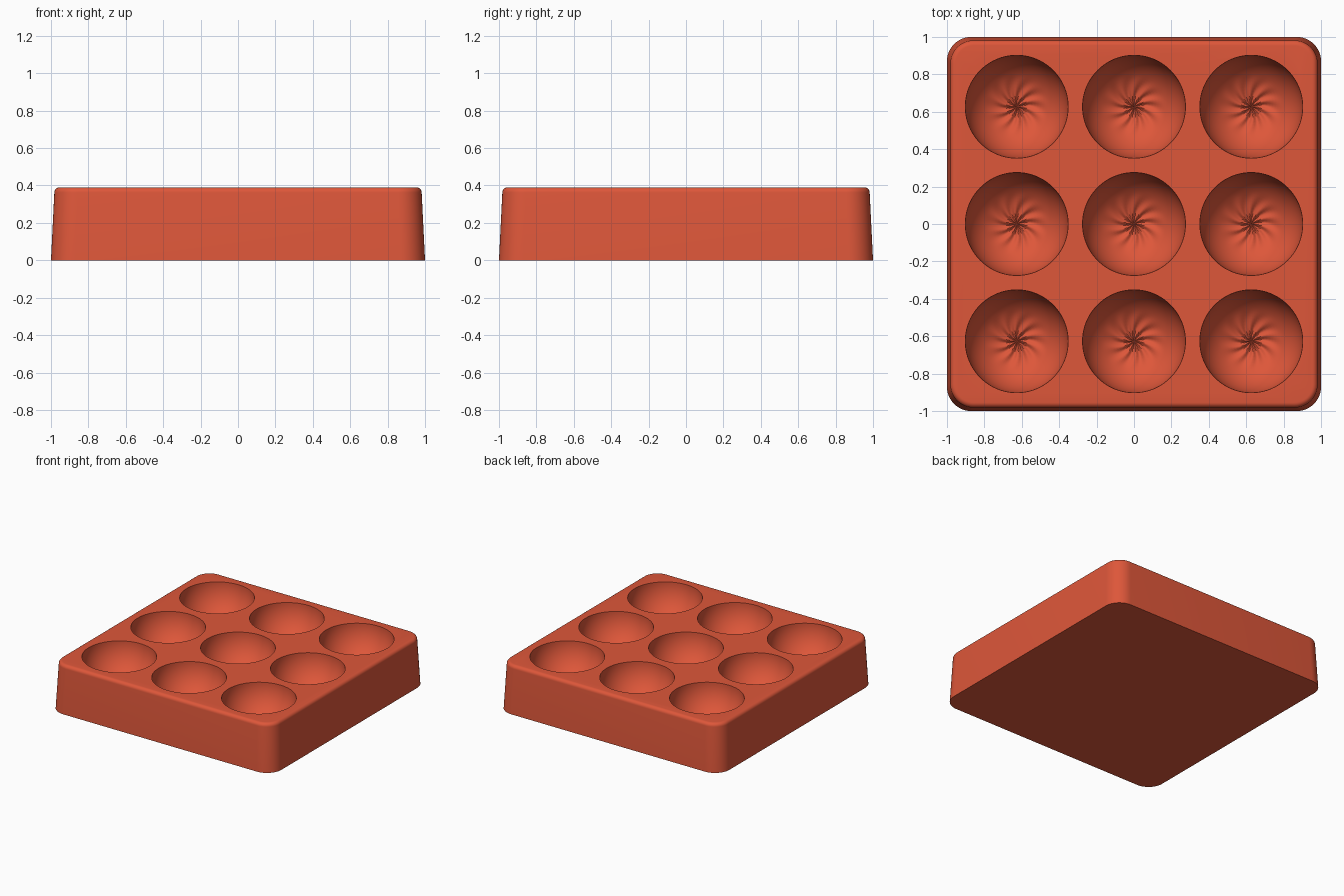
import bpy, bmesh, math

if "Cube" in bpy.data.objects:
    bpy.data.objects.remove(bpy.data.objects["Cube"], do_unlink=True)

HEIGHT = 0.39
PITCH = 0.627
CUP_R = 0.275
FLUTES = 10

clay = bpy.data.materials.new("terracotta_red")
clay.use_nodes = True
COLOR = (0.73, 0.095, 0.042, 1)
clay.diffuse_color = COLOR
clay.node_tree.nodes["Principled BSDF"].inputs["Base Color"].default_value = COLOR


def make_object(name, bm):
    bmesh.ops.recalc_face_normals(bm, faces=bm.faces)
    mesh = bpy.data.meshes.new(name)
    bm.to_mesh(mesh)
    bm.free()
    mesh.materials.append(clay)
    obj = bpy.data.objects.new(name, mesh)
    bpy.context.collection.objects.link(obj)
    return obj


def bridge(bm, a, b):
    n = len(a)
    for i in range(n):
        bm.faces.new((a[i], a[(i + 1) % n], b[(i + 1) % n], b[i]))


def rounded_square(bm, half, radius, z, steps=12):
    ring = []
    for corner in range(4):
        mid = math.radians(45 + 90 * corner)
        cx = math.copysign(half - radius, math.cos(mid))
        cy = math.copysign(half - radius, math.sin(mid))
        for s in range(steps + 1):
            a = math.pi / 2 * (corner + s / steps)
            ring.append(bm.verts.new((cx + radius * math.cos(a), cy + radius * math.sin(a), z)))
    return ring


# Tapered tray body with a rounded top edge
def tray_body():
    bm = bmesh.new()
    bevel = 0.028
    loops = [rounded_square(bm, 1.0, 0.13, 0)]
    for i in range(7):
        a = math.pi / 2 * i / 6
        inset = bevel * (1 - math.cos(a))
        loops.append(rounded_square(bm, 0.982 - inset, 0.125 - inset,
                                    HEIGHT - bevel * (1 - math.sin(a))))
    for a, b in zip(loops, loops[1:]):
        bridge(bm, a, b)
    bm.faces.new(loops[0][::-1])
    bm.faces.new(loops[-1])
    return make_object("tray", bm)


# Bowl depth with swirling flutes around the middle
def bowl_z(r, a):
    z = HEIGHT - math.sqrt(max(CUP_R ** 2 - r ** 2, 0))
    t = r / 0.17
    if t < 1:
        fade = math.sin(math.pi * t ** 0.8) ** 1.2
        z += 0.008 * fade * math.cos(FLUTES * (a + 3.0 * r))
    return z


def add_cup(bm, cx, cy, segments=80, rings=26):
    loops = []
    for i in range(1, rings + 1):
        r = CUP_R * math.sin(math.pi / 2 * i / rings)
        ring = []
        for s in range(segments):
            a = math.tau * s / segments
            ring.append(bm.verts.new((cx + r * math.cos(a), cy + r * math.sin(a), bowl_z(r, a))))
        loops.append(ring)
    # Straight collar reaching above the tray top
    loops.append([bm.verts.new((v.co.x, v.co.y, HEIGHT + 0.1)) for v in loops[-1]])
    for a, b in zip(loops, loops[1:]):
        bridge(bm, a, b)
    tip = bm.verts.new((cx, cy, HEIGHT - CUP_R))
    first = loops[0]
    for s in range(segments):
        bm.faces.new((tip, first[(s + 1) % segments], first[s]))
    bm.faces.new(loops[-1])


tray = tray_body()

# Three by three cups cut from the top
cutter_bm = bmesh.new()
for ix in (-1, 0, 1):
    for iy in (-1, 0, 1):
        add_cup(cutter_bm, ix * PITCH, iy * PITCH)
cutter = make_object("cup_cutter", cutter_bm)
cutter.hide_render = True

cut = tray.modifiers.new("cups", "BOOLEAN")
cut.operation = "DIFFERENCE"
cut.solver = "EXACT"
cut.object = cutter

bpy.ops.object.select_all(action="DESELECT")
tray.select_set(True)
bpy.context.view_layer.objects.active = tray
bpy.ops.object.modifier_apply(modifier=cut.name)
bpy.data.objects.remove(cutter, do_unlink=True)
bpy.ops.object.shade_smooth_by_angle(angle=math.radians(40))
